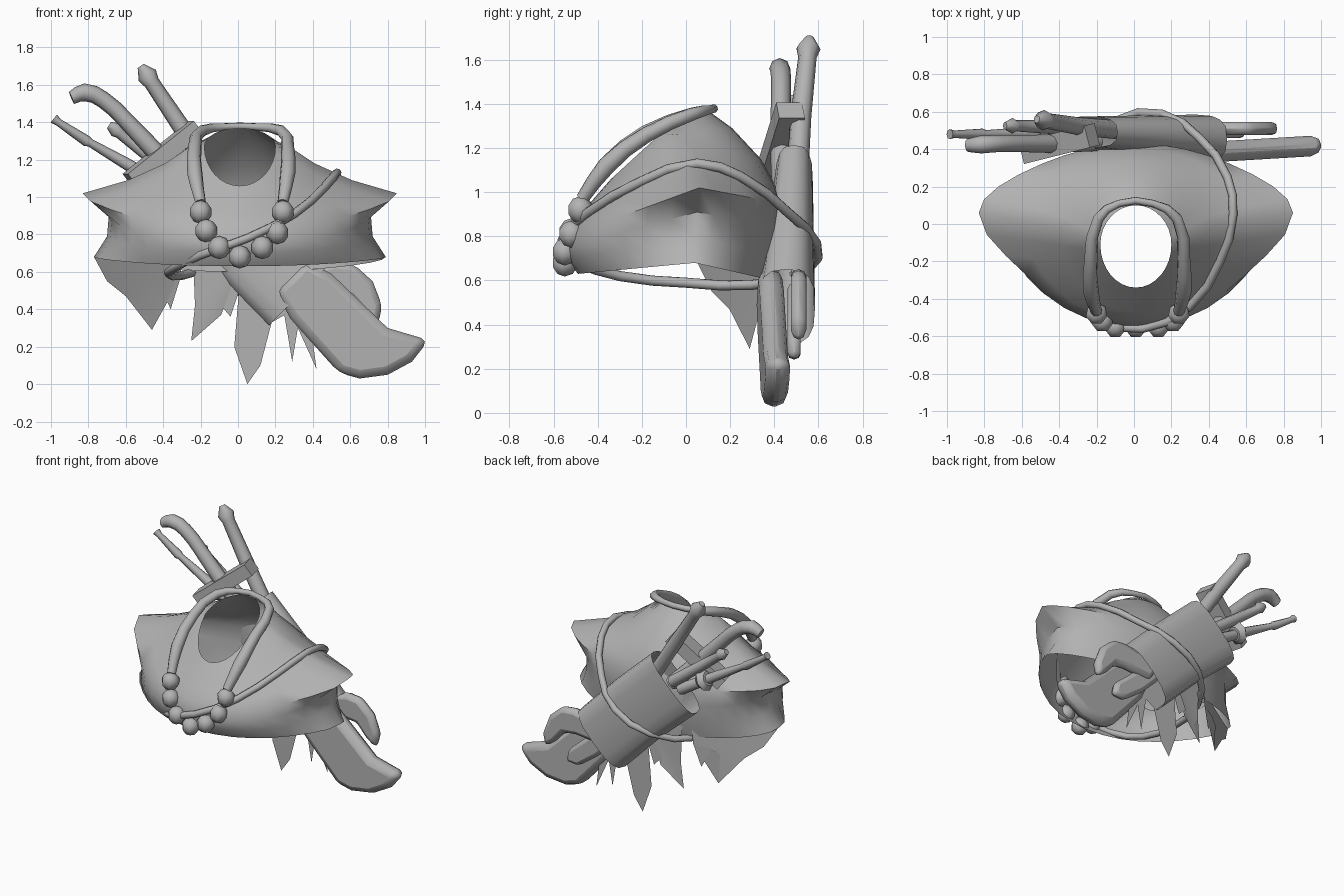
import bpy, bmesh, math
from mathutils import Vector

cube = bpy.data.objects.get("Cube")
if cube:
    bpy.data.objects.remove(cube, do_unlink=True)

grey = bpy.data.materials.new("plain grey")
grey.use_nodes = True
grey.diffuse_color = (0.45, 0.45, 0.45, 1)
grey.node_tree.nodes["Principled BSDF"].inputs["Base Color"].default_value = grey.diffuse_color


def finish(name, mesh, angle=40):
    mesh.materials.clear()
    mesh.materials.append(grey)
    ob = bpy.data.objects.new(name, mesh)
    bpy.context.collection.objects.link(ob)
    bpy.ops.object.select_all(action='DESELECT')
    ob.select_set(True)
    bpy.context.view_layer.objects.active = ob
    bpy.ops.object.shade_smooth_by_angle(angle=math.radians(angle))
    return ob


def from_bmesh(name, bm, angle=40, fix=True):
    if fix:
        bmesh.ops.recalc_face_normals(bm, faces=bm.faces[:])
    mesh = bpy.data.meshes.new(name)
    bm.to_mesh(mesh)
    bm.free()
    return finish(name, mesh, angle)


def tube(name, points, radii, closed=False, smooth=True):
    """Round rod through points; radii is one number or one per point."""
    if not isinstance(radii, (list, tuple)):
        radii = [radii] * len(points)
    cu = bpy.data.curves.new(name, 'CURVE')
    cu.dimensions = '3D'
    cu.bevel_depth = 1
    cu.bevel_resolution = 2
    cu.use_fill_caps = True
    cu.resolution_u = 2
    sp = cu.splines.new('BEZIER' if smooth else 'POLY')
    pts = sp.bezier_points if smooth else sp.points
    pts.add(len(points) - 1)
    for p, co, r in zip(pts, points, radii):
        p.co = co if smooth else (*co, 1)
        p.radius = r
        if smooth:
            p.handle_left_type = p.handle_right_type = 'AUTO'
    sp.use_cyclic_u = closed
    temp = bpy.data.objects.new("temp", cu)
    bpy.context.collection.objects.link(temp)
    deps = bpy.context.evaluated_depsgraph_get()
    mesh = bpy.data.meshes.new_from_object(temp.evaluated_get(deps))
    bpy.data.objects.remove(temp, do_unlink=True)
    finish(name, mesh, 62)


def plate(name, outline, y, half, bevel, lean=0):
    """Flat xz outline given depth along y with tapered edges, leaning back along x."""
    bm = bmesh.new()
    face = bm.faces.new([bm.verts.new((x, y - half + lean * x, z)) for x, z in outline])
    ext = bmesh.ops.extrude_face_region(bm, geom=[face])
    for v in ext["geom"]:
        if isinstance(v, bmesh.types.BMVert):
            v.co.y += 2 * half
    ob = from_bmesh(name, bm, 50)
    mod = ob.modifiers.new("tapered", 'BEVEL')
    mod.width = bevel
    mod.segments = 2


def spow(v, e):
    return math.copysign(abs(v) ** e, v)


def bridge(bm, rings):
    for a, b in zip(rings, rings[1:]):
        for i in range(len(a)):
            j = (i + 1) % len(a)
            bm.faces.new((a[i], b[i], b[j], a[j]))


# Mantle: open shell through rings of
# (half width, side spike, side y, front y, back y, side z, front z, back z)
RINGS = [
    (0.19, 0, -0.11, -0.34, 0.10, 1.27, 1.06, 1.37),
    (0.28, 0, -0.07, -0.41, 0.21, 1.26, 0.98, 1.29),
    (0.40, 0, -0.03, -0.47, 0.34, 1.18, 0.91, 1.15),
    (0.58, 0.02, 0.02, -0.52, 0.40, 1.09, 0.85, 1.04),
    (0.67, 0.17, 0.06, -0.54, 0.43, 1.02, 0.80, 0.95),
    (0.69, 0.01, 0.05, -0.55, 0.43, 0.91, 0.75, 0.84),
    (0.70, 0.01, 0.04, -0.54, 0.42, 0.79, 0.70, 0.72),
    (0.69, 0.09, 0.04, -0.49, 0.39, 0.68, 0.63, 0.60)]
bm = bmesh.new()
rings = []
for w, spike, ys, yf, yb, zs, zf, zb in RINGS:
    ring = []
    for i in range(32):
        c, s = math.cos(math.tau * i / 32), math.sin(math.tau * i / 32)
        y_end, z_end, sharp = (yb, zb, 4) if s > 0 else (yf, zf, 9)
        ring.append(bm.verts.new((0.01 + (w + spike * abs(c) ** sharp) * c,
                                  ys + (y_end - ys) * abs(s),
                                  zs + (z_end - zs) * abs(s))))
    rings.append(ring)
bridge(bm, rings)
from_bmesh("mantle", bm, 50, fix=False)

# Torn cloth hanging from the back hem
RAGS = [
    [(-.77, .68), (-.7, .55), (-.6, .47), (-.46, .29), (-.47, .5), (-.42, .53),
     (-.36, .4), (-.31, .56), (-.3, .66)],
    [(-.24, .68), (-.23, .42), (-.19, .34), (-.25, .23), (-.09, .37), (-.1, .43),
     (-.04, .36), (0, .48), (.02, .68)],
    [(.02, .68), (.03, .35), (-.02, .2), (.03, .2), (.05, 0), (.12, .1), (.18, .33), (.2, .65)],
    [(.2, .65), (.18, .33), (.25, .37), (.29, .12), (.32, .3), (.42, .08), (.32, .4), (.35, .6)]]
for n, rag in enumerate(RAGS):
    bm = bmesh.new()
    bm.faces.new([bm.verts.new((x, 0.42 - 0.62 * min(x, 0) ** 2, z)) for x, z in rag])
    bmesh.ops.triangulate(bm, faces=bm.faces[:])
    from_bmesh(f"torn_hem_{n + 1}", bm, 40, fix=False)

# Necklace cord and beads
tube("necklace_cord",
     [(-.2, -.47, .97), (-.23, -.36, 1.12), (-.23, -.18, 1.27), (-.19, .03, 1.355), (-.08, .11, 1.375),
      (.1, .11, 1.375), (.23, .03, 1.355), (.265, -.18, 1.26), (.265, -.36, 1.12), (.24, -.47, .97)],
     [.03, .042, .036, .03, .02, .02, .03, .036, .042, .03])
BEADS = [(-.2, -.48, .92), (-.17, -.52, .82), (-.1, -.55, .73), (.01, -.55, .68),
         (.13, -.55, .73), (.21, -.52, .81), (.24, -.48, .92)]
for n, co in enumerate(BEADS):
    bm = bmesh.new()
    bmesh.ops.create_uvsphere(bm, u_segments=7, v_segments=5, radius=0.062)
    bmesh.ops.translate(bm, verts=bm.verts[:], vec=co)
    from_bmesh(f"bead_{n + 1}", bm, 50)

# Diagonal carrying strap
tube("strap",
     [(.05, -.56, .78), (.3, -.44, .91), (.46, -.2, 1.05), (.53, .05, 1.13), (.5, .25, 1.07),
      (.35, .46, .91), (.15, .59, .77), (-.1, .55, .65), (-.3, .3, .58), (-.37, 0, .59),
      (-.34, -.3, .62), (-.2, -.5, .69)], .023, closed=True)

# Leather wrap: flattened open sleeve across the back
side = Vector((.7, 0, .71))
bm = bmesh.new()
rings = []
for centre, wide, deep in [((-.26, .49, 1.04), .245, .085), ((.04, .475, .77), .24, .105),
                           ((.33, .455, .48), .24, .13)]:
    ring = []
    for i in range(16):
        a = math.tau * i / 16
        offset = Vector((0, deep * spow(math.sin(a), .7), 0))
        ring.append(bm.verts.new(Vector(centre) + side * wide * spow(math.cos(a), .7) + offset))
    rings.append(ring)
bridge(bm, rings)
from_bmesh("back_wrap", bm, 50)

# Blades sticking out of the lower end
plate("broad_blade", [(.2, .5), (.28, .35), (.54, .06), (.65, .03), (.8, .05), (.93, .12),
                      (1.02, .235), (.8, .3), (.5, .59), (.36, .66)], .36, .055, .045, .06)
plate("hooked_blade", [(.1, .8), (.4, .62), (.52, .65), (.62, .64), (.72, .55), (.77, .42), (.75, .32),
                       (.67, .38), (.6, .46), (.5, .47), (.3, .45)], .51, .035, .032)
plate("short_blade", [(.2, .5), (.35, .35), (.5, .24), (.6, .25), (.58, .34), (.45, .45), (.3, .6)],
      .49, .03, .027)

# Handles rising out of the upper end
tube("knobbed_handle", [(-.05, .5, .98), (-.28, .52, 1.34), (-.46, .55, 1.61), (-.485, .555, 1.65),
                        (-.52, .56, 1.7)], [.05, .048, .042, .055, .02], smooth=False)
tube("curved_handle", [(-.2, .44, 1.0), (-.44, .43, 1.24), (-.6, .43, 1.41), (-.72, .43, 1.52),
                       (-.82, .425, 1.56), (-.89, .42, 1.53)], [.05, .05, .045, .045, .048, .035])
tube("thin_handle", [(-.3, .49, 1.0), (-.6, .485, 1.18), (-.79, .48, 1.29), (-.81, .48, 1.3),
                     (-.96, .48, 1.4), (-.985, .48, 1.42)], [.04, .032, .022, .03, .02, .027], smooth=False)
tube("short_handle", [(-.25, .51, 1.05), (-.5, .52, 1.24), (-.63, .525, 1.34), (-.65, .525, 1.36),
                      (-.69, .525, 1.385)], [.04, .035, .03, .042, .02], smooth=False)
tube("round_guard", [(-.46, .49, 1.1), (-.49, .49, 1.12), (-.52, .49, 1.135)], [.05, .08, .05],
     smooth=False)

# Square crossguard
bm = bmesh.new()
bmesh.ops.create_cube(bm, size=1)
ob = from_bmesh("crossguard", bm, 30)
ob.scale = (.46, .12, .09)
ob.location = (-.4, .43, 1.23)
ob.rotation_mode = 'QUATERNION'
ob.rotation_quaternion = Vector((.36, .09, .29)).to_track_quat('X', 'Z')
